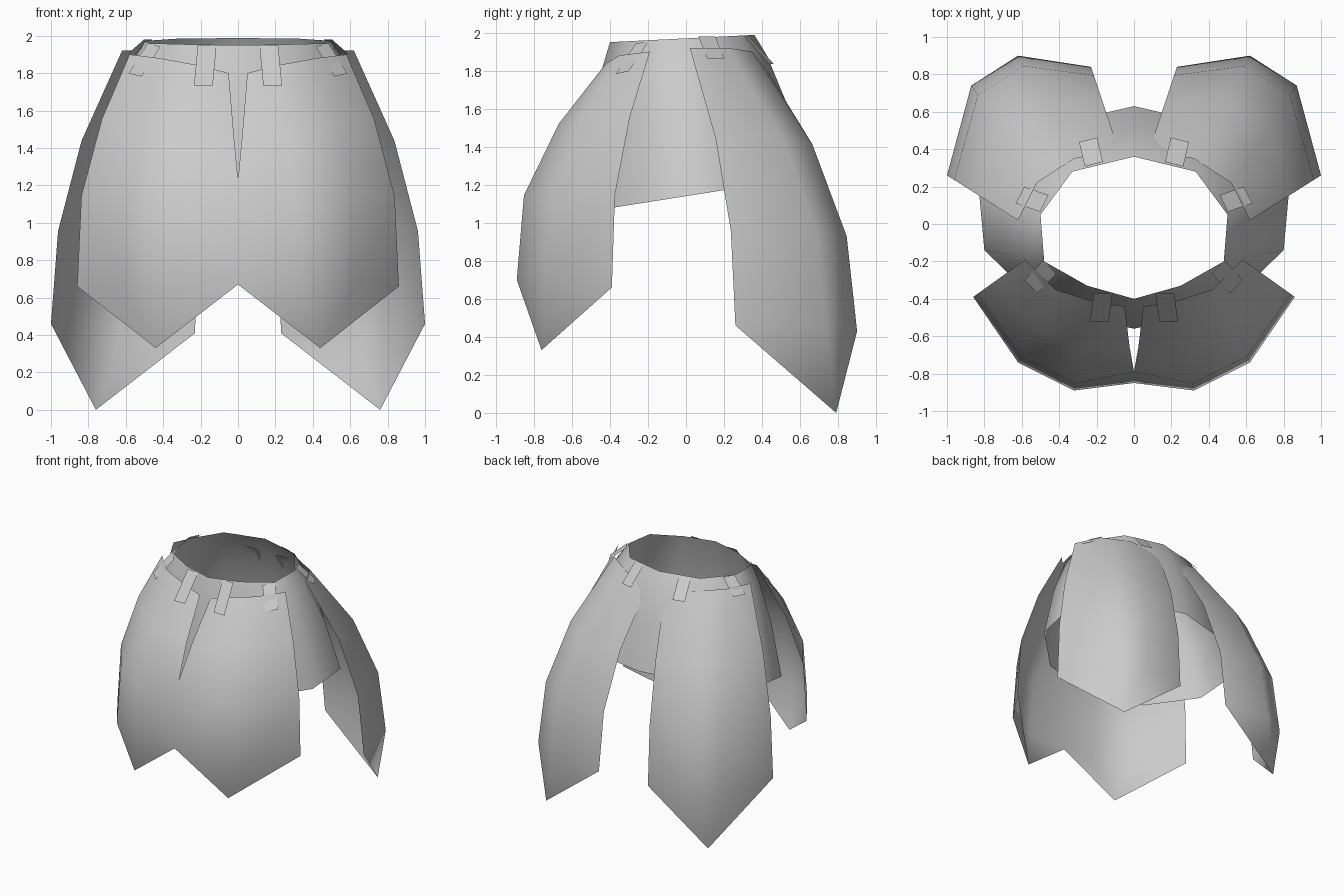
import bpy
from mathutils import Vector

cube = bpy.data.objects.get("Cube")
if cube:
    bpy.data.objects.remove(cube, do_unlink=True)

grey = bpy.data.materials.new("plain grey")
grey.use_nodes = True
grey.diffuse_color = (0.6, 0.6, 0.6, 1)
grey.node_tree.nodes["Principled BSDF"].inputs["Base Color"].default_value = grey.diffuse_color


def make_sheet(name, verts, faces, smooth=True):
    """Open sheet with outward faces, mirrored across x."""
    centre = Vector((0, 0, 1))
    a, b, c = (Vector(verts[i]) for i in faces[0][:3])
    if (b - a).cross(c - a).dot(a - centre) < 0:
        faces = [f[::-1] for f in faces]
    mesh = bpy.data.meshes.new(name)
    mesh.from_pydata(verts, [], faces)
    mesh.materials.append(grey)
    mesh.polygons.foreach_set("use_smooth", [smooth] * len(faces))
    obj = bpy.data.objects.new(name, mesh)
    bpy.context.collection.objects.link(obj)
    mirror = obj.modifiers.new("mirror", "MIRROR")
    mirror.merge_threshold = 0.002
    return obj


def loft(top, bottom, flare, drop):
    """Grid from a top edge to a bottom edge, bulging by flare against drop."""
    verts = []
    for f, d in zip(flare, drop):
        for a, b in zip(top, bottom):
            a, b = Vector(a), Vector(b)
            p = a.lerp(b, f)
            p.z = a.z + (b.z - a.z) * d
            verts.append(p)
    n = len(top)
    faces = [(r * n + c, r * n + c + 1, (r + 1) * n + c + 1, (r + 1) * n + c)
             for r in range(len(flare) - 1) for c in range(n - 1)]
    return verts, faces


def add_tip(verts, faces, tip, n):
    """Fan the last row of a panel to a point."""
    verts.append(Vector(tip))
    last = len(verts) - 1
    faces += [(last - n + c, last - n + c + 1, last) for c in range(n - 1)]


# Inner skirt with the sloping waist and hem
waist = [(0, .36), (.33, .28), (.5, .05), (.48, -.2), (.25, -.33), (0, -.4)]
hem = [(0, .63), (.48, .52), (.83, .19), (.8, -.14), (.48, -.45), (0, -.56)]
verts, faces = loft([(x, y, 1.97 + y * .05) for x, y in waist],
                    [(x, y, 1.14 + y * .158) for x, y in hem],
                    (0, .25, .65, 1), (0, .15, .5, 1))
make_sheet("inner_skirt", verts, faces)

# Back panels, one on each side
verts, faces = loft(
    [(.08, .39, 1.86), (.32, .35, 1.9), (.52, .22, 1.92), (.62, .02, 1.92)],
    [(.23, .84, .41), (.62, .9, .43), (.87, .74, .45), (1, .26, .46)],
    (0, .57, .9, 1), (0, .33, .66, 1))
add_tip(verts, faces, (.76, .79, 0), 4)
make_sheet("back_panels", verts, faces)

# Front panels, joined below a narrow slit
verts, faces = loft(
    [(.05, -.44, 1.8), (.2, -.42, 1.84), (.42, -.35, 1.88), (.58, -.19, 1.9)],
    [(0, -.85, .67), (.32, -.89, .7), (.62, -.74, .68), (.86, -.39, .66)],
    (0, .53, .92, 1), (0, .28, .61, 1))
verts[8] = Vector((0, -.79, 1.23))
add_tip(verts, faces, (.44, -.76, .33), 4)
make_sheet("front_panels", verts, faces)

# Straps from the waist down over the panels: start, end, width direction
straps = {
    "front_straps": ((.165, -.37, 1.95), (.185, -.52, 1.735), (1, 0, 0)),
    "front_side_straps": ((.45, -.23, 1.95), (.55, -.335, 1.79), (.7, .7, .15)),
    "back_side_straps": ((.48, .11, 1.98), (.61, .155, 1.865), (-.45, .89, 0)),
    "back_straps": ((.215, .32, 1.98), (.245, .45, 1.835), (.97, -.24, 0)),
}
for name, (start, end, across) in straps.items():
    start, end, half = Vector(start), Vector(end), Vector(across) * .05
    make_sheet(name, [start - half, start + half, end + half, end - half],
               [(0, 1, 2, 3)], smooth=False)
